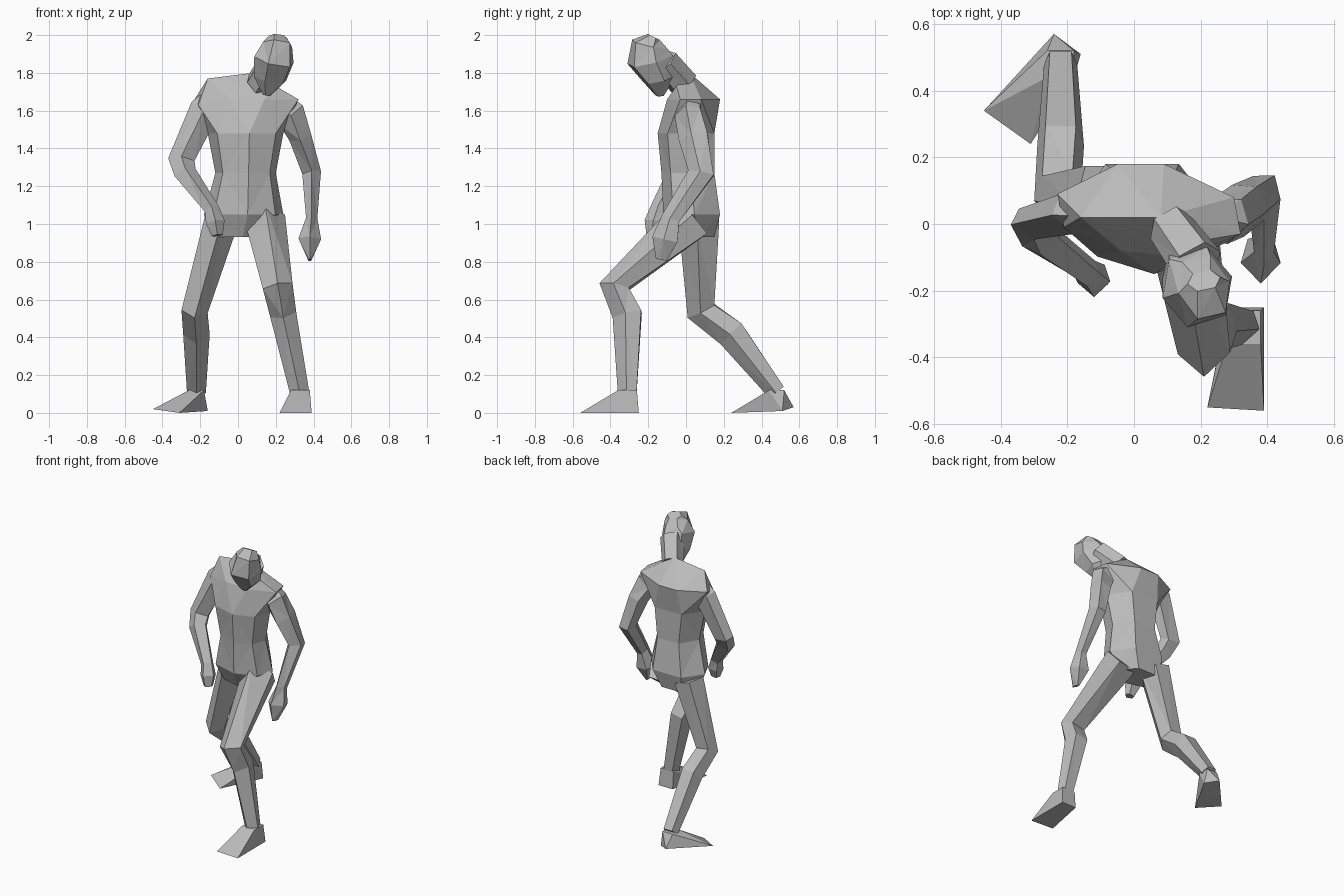
import bpy, bmesh
from math import cos, sin, radians
from mathutils import Vector

if "Cube" in bpy.data.objects:
    bpy.data.objects.remove(bpy.data.objects["Cube"], do_unlink=True)

clay = bpy.data.materials.new("clay_grey")
clay.use_nodes = True
clay.diffuse_color = (0.5, 0.5, 0.5, 1)
clay.node_tree.nodes["Principled BSDF"].inputs["Base Color"].default_value = clay.diffuse_color

# Cross-sections: x across the body, y from front to back
BODY = [(1, .1), (.8, -.65), (.1, -1), (-.75, -.65), (-1, .1), (-.55, 1), (.5, 1)]
LIMB = [(1, -.1), (0, -1), (-1, -.1), (-.65, .95), (.65, .95)]
SKULL = [(1, 0), (.55, -1), (-.55, -1), (-1, 0), (-.55, 1), (.55, 1)]


def finish(name, bm):
    bmesh.ops.recalc_face_normals(bm, faces=bm.faces)
    mesh = bpy.data.meshes.new(name)
    bm.to_mesh(mesh)
    bm.free()
    mesh.materials.append(clay)
    obj = bpy.data.objects.new(name, mesh)
    bpy.context.collection.objects.link(obj)


def loft(name, section, stations, yaw=0, upright=False):
    """Skin a section along stations of (centre in cm, half width, half depth)."""
    bm = bmesh.new()
    centres = [Vector(s[0]) / 100 for s in stations]
    last = len(centres) - 1
    rings = []
    for i, (_, width, depth) in enumerate(stations):
        steps = []
        if i > 0:
            steps.append((centres[i] - centres[i - 1]).normalized())
        if i < last:
            steps.append((centres[i + 1] - centres[i]).normalized())
        along = sum(steps, Vector()).normalized()
        if upright:
            along = Vector((0, 0, -1))
        side = Vector((cos(radians(yaw)), sin(radians(yaw)), 0))
        side = (side - along * side.dot(along)).normalized()
        back = side.cross(along)
        rings.append([bm.verts.new(centres[i] + side * u * width / 100 + back * v * depth / 100)
                      for u, v in section])
    n = len(section)
    for upper, lower in zip(rings, rings[1:]):
        for k in range(n):
            bm.faces.new((upper[k], upper[(k + 1) % n], lower[(k + 1) % n], lower[k]))
    bm.faces.new(rings[0])
    bm.faces.new(rings[-1])
    # Split the bent quads into facets
    bmesh.ops.triangulate(bm, faces=bm.faces)
    finish(name, bm)


def hull(name, points):
    """Faceted block wrapped around points in cm."""
    bm = bmesh.new()
    for point in points:
        bm.verts.new(Vector(point) / 100)
    result = bmesh.ops.convex_hull(bm, input=bm.verts)
    spare = [v for v in result["geom_interior"] if isinstance(v, bmesh.types.BMVert)]
    bmesh.ops.delete(bm, geom=spare, context="VERTS")
    finish(name, bm)


def foot(name, sole, ankle, radius):
    """Wedge from an ankle square down to the corners of the sole."""
    x, y, z = ankle
    square = [(x + u * radius, y + v * radius, z) for u in (-1, 1) for v in (-1, 1)]
    hull(name, sole + square)


# Trunk: waist and hips below a chest block that meets the same section
loft("torso", BODY, [
    ((4, 0, 148), 20, 15),
    ((4, 1, 127), 16, 14),
    ((3, 3, 105), 21, 15),
    ((1, 5, 93), 15, 10)], upright=True)
hull("chest", [
    (8, 2, 180), (-16, 2, 177), (-23, 9, 166), (-21, -1, 163),
    (-5, 18, 166), (9, 18, 166), (30, 8, 166), (32, -3, 166),
    (20, -5, 173), (-4, -8, 166), (14, -10, 166)]
    + [(4 + 20 * u, 15 * v, 148) for u, v in BODY])

# Head and neck, bowed toward the left foot
loft("neck", SKULL, [
    ((19, -12, 186), 8, 7),
    ((11, -1, 174), 7, 7)], yaw=20)
loft("head", SKULL, [
    ((21, -17, 199), 5, 3),
    ((21, -19, 195), 8, 9),
    ((19, -19, 187), 11, 11),
    ((17, -14, 177), 9, 8),
    ((15, -14, 168), 2, 2)], yaw=15)

# Arms, from shoulder to fingertips
loft("right_arm", LIMB, [
    ((-12, 3, 166), 7, 6),
    ((-18, 3, 160), 8, 6),
    ((-30, 0, 134), 7, 5),
    ((-28, -5, 127), 6, 5),
    ((-14, -15, 108), 4, 4),
    ((-12, -17, 101), 5, 5),
    ((-11, -18, 94), 3, 3)])
loft("left_arm", LIMB, [
    ((20, 2, 164), 7, 6),
    ((28, 1, 158), 8, 7),
    ((33, 4, 146), 6, 8),
    ((39, 8, 127), 5, 7),
    ((39, -8, 103), 3, 5),
    ((38, -11, 92), 6, 7),
    ((38, -13, 81), 1, 3)])

# Legs, left one forward and right one trailing
loft("left_leg", LIMB, [
    ((14, 3, 103), 11, 12),
    ((21, -38, 67), 8, 8),
    ((24, -31, 52), 7, 8),
    ((33, -31, 9), 5, 5)])
loft("right_leg", LIMB, [
    ((-9, 7, 101), 9, 11),
    ((-23, 8, 54), 7, 8),
    ((-22, 24, 42), 7, 8),
    ((-22, 48, 11), 5, 5)])

# Feet
foot("left_foot", [(22, -55, 0), (39, -56, 0), (39, -25, 0), (28, -25, 0)], (33, -31, 12), 5)
foot("right_foot", [(-45, 34, 2), (-31, 24, 0), (-16, 51, 1), (-24, 57, 3)], (-22, 48, 12), 4)
